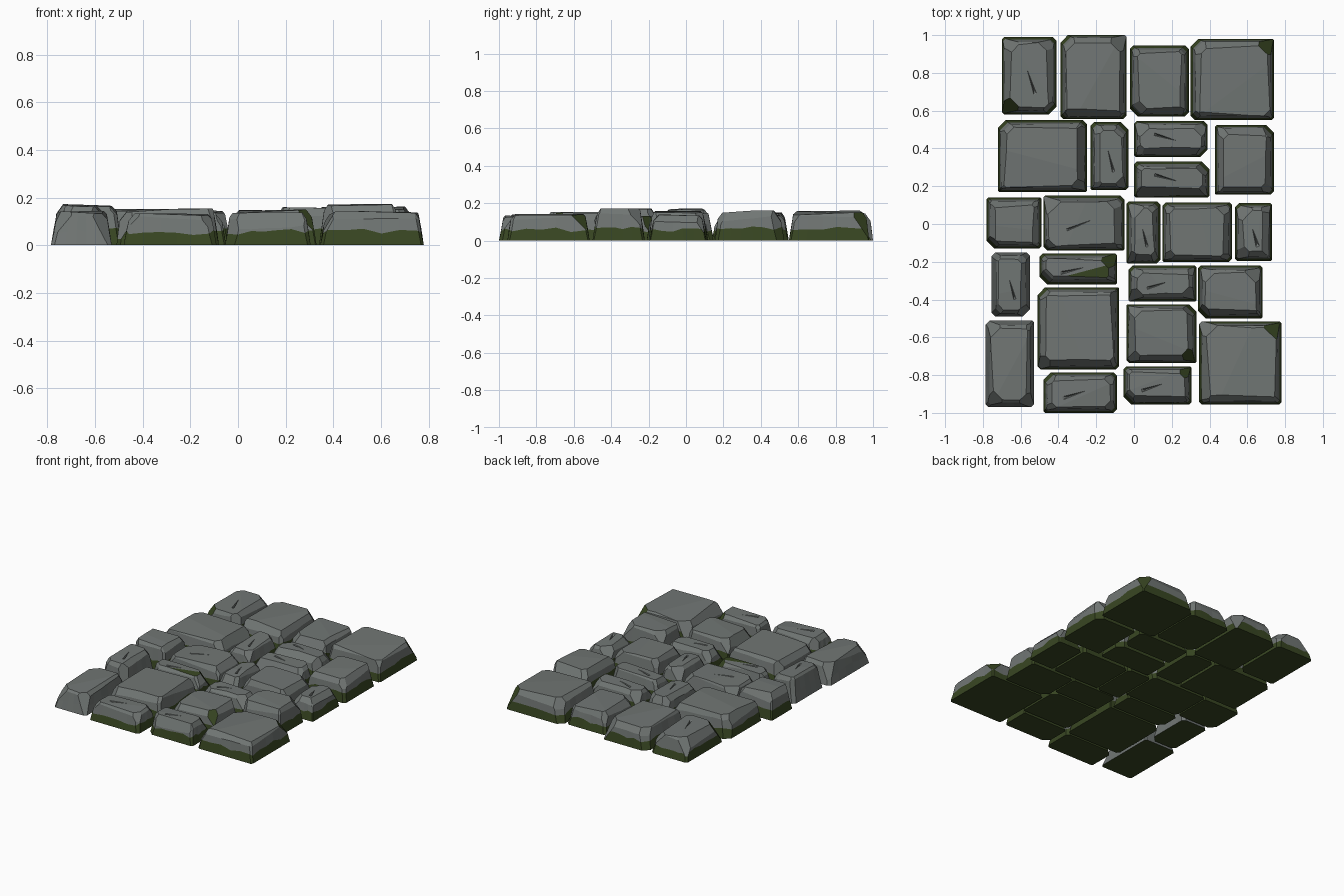
import bpy, bmesh, math, random
from mathutils import Vector

if "Cube" in bpy.data.objects:
    bpy.data.objects.remove(bpy.data.objects["Cube"])

random.seed(11)


def material(name, rgb):
    m = bpy.data.materials.new(name)
    m.diffuse_color = (*rgb, 1)
    m.use_nodes = True
    m.node_tree.nodes["Principled BSDF"].inputs["Base Color"].default_value = m.diffuse_color
    return m


STONE = material("grey stone", (0.165, 0.182, 0.175))
MOSS = material("dark moss", (0.040, 0.062, 0.016))

# Paving layout: x0, x1, y0, y1, height
STONES = [
    (-.70, -.41, .58, .99, .150), (-.39, -.04, .555, 1.0, .150),
    (-.02, .29, .57, .945, .145), (.30, .74, .55, .98, .157),
    (-.72, -.25, .17, .55, .155), (-.23, -.03, .18, .54, .145),
    (0, .39, .355, .545, .140), (0, .40, .14, .33, .140),
    (.43, .74, .155, .525, .160), (-.78, -.49, -.13, .14, .172),
    (-.48, -.05, -.14, .15, .145), (-.04, .14, -.21, .12, .150),
    (.15, .52, -.20, .115, .160), (.535, .73, -.195, .11, .140),
    (-.755, -.55, -.49, -.15, .172), (-.50, -.09, -.32, -.155, .135),
    (-.51, -.08, -.77, -.335, .155), (-.03, .33, -.41, -.22, .138),
    (.34, .68, -.50, -.22, .175), (-.785, -.53, -.97, -.51, .145),
    (-.04, .33, -.735, -.425, .150), (.345, .78, -.955, -.515, .145),
    (-.48, -.09, -1.0, -.785, .135), (-.055, .305, -.955, -.755, .140),
]
BARE = {14, 19}                                        # sides without moss
CRACKED = {0, 5, 6, 7, 10, 11, 13, 14, 15, 17, 22, 23}   # diagonal crack on top


def outline(x0, x1, y0, y1, cuts, steps=5):
    """Rectangle with four cut corners, long sides subdivided."""
    a, b, c, d = cuts
    pts = [(x0 + a, y0), (x1 - b, y0), (x1, y0 + b), (x1, y1 - c),
           (x1 - c, y1), (x0 + d, y1), (x0, y1 - d), (x0, y0 + a)]
    out = []
    for i, p in enumerate(pts):
        q = pts[(i + 1) % 8]
        n = steps if i % 2 == 0 else 1
        out += [(p[0] + (q[0] - p[0]) * k / n, p[1] + (q[1] - p[1]) * k / n)
                for k in range(n)]
    return out


def chip(bm, co, no):
    """Slice off everything beyond a plane and cap the cut."""
    geo = bm.verts[:] + bm.edges[:] + bm.faces[:]
    res = bmesh.ops.bisect_plane(bm, geom=geo, dist=1e-5, plane_co=co,
                                 plane_no=no, clear_outer=True)
    edges = [e for e in res["geom_cut"]
             if isinstance(e, bmesh.types.BMEdge) and e.is_boundary]
    if edges:
        bmesh.ops.holes_fill(bm, edges=edges, sides=0)


def make_stone(i, x0, x1, y0, y1, h):
    w, d = x1 - x0, y1 - y0
    cx, cy = (x0 + x1) / 2, (y0 + y1) / 2
    bm = bmesh.new()
    base_cut = [random.uniform(.005, .022) for _ in range(4)]
    if random.random() < .6:
        base_cut[random.randrange(4)] = .04
    lean = [random.uniform(.020, .034) for _ in range(4)]
    rings = []
    # base, moss line, tapered shoulder
    for t in (0, .4, 1):
        pts = outline(x0 + lean[0] * t, x1 - lean[1] * t, y0 + lean[2] * t,
                      y1 - lean[3] * t, [c * (1 + .25 * t) for c in base_cut])
        zs = [h + .01 if t == 1 else h * t + (random.uniform(-.012, .012) if t else 0)
              for _ in pts]
        rings.append([bm.verts.new((p[0], p[1], z)) for p, z in zip(pts, zs)])
    n = len(rings[0])
    moss_faces = [bm.faces.new(rings[0][::-1])]
    for k in range(2):
        for j in range(n):
            f = bm.faces.new((rings[k][j], rings[k][(j + 1) % n],
                              rings[k + 1][(j + 1) % n], rings[k + 1][j]))
            if k == 0 and i not in BARE:
                moss_faces.append(f)
    bm.faces.new(rings[2])
    for f in moss_faces:
        f.material_index = 1

    # tilted top, then worn edges and corners
    chip(bm, (cx, cy, h - .003), Vector((random.uniform(-.04, .04),
                                         random.uniform(-.04, .04), 1)).normalized())
    for sx, sy in ((1, 0), (-1, 0), (0, 1), (0, -1)):
        s = random.uniform(.034, .056)
        p = (cx + sx * (w / 2 - s), cy + sy * (d / 2 - s), h)
        skew = random.uniform(-.06, .06)
        chip(bm, p, Vector((sx + sy * skew, sy + sx * skew,
                            random.uniform(.5, 1.0))).normalized())
    for sx in (1, -1):
        for sy in (1, -1):
            s = random.uniform(.035, .065)
            p = (cx + sx * (w / 2 - s), cy + sy * (d / 2 - s), h - .008)
            chip(bm, p, Vector((sx, sy, random.uniform(.7, 1.2))).normalized())
    # broad shallow facet across the top
    ang = random.uniform(0, math.tau)
    chip(bm, (cx, cy, h - .001),
         Vector((.07 * math.cos(ang), .07 * math.sin(ang), 1)).normalized())
    bmesh.ops.recalc_face_normals(bm, faces=bm.faces[:])

    me = bpy.data.meshes.new("paving_stone")
    bm.to_mesh(me)
    bm.free()
    me.materials.append(STONE)
    me.materials.append(MOSS)
    ob = bpy.data.objects.new(f"paving_stone_{i + 1:02d}", me)
    bpy.context.collection.objects.link(ob)
    if i in CRACKED:
        crack(ob, cx, cy, w, d, h)


def crack(ob, cx, cy, w, d, h):
    """Cut a thin diagonal wedge out of the top."""
    if w > d:
        s = 1 if cy < .15 else -1
        u = Vector((w * .29, s * d * .17, 0))
    else:
        u = Vector((-w * .14, d * .3, 0))
    side = Vector((-u.y, u.x, 0)).normalized() * .016
    c = Vector((cx, cy, h + .012))
    pts = [c - u - side, c - u + side, c + u, c - u * .6 - Vector((0, 0, .032))]
    bm = bmesh.new()
    v = [bm.verts.new(p) for p in pts]
    for tri in ((0, 1, 2), (0, 1, 3), (1, 2, 3), (2, 0, 3)):
        bm.faces.new([v[k] for k in tri])
    bmesh.ops.recalc_face_normals(bm, faces=bm.faces[:])
    me = bpy.data.meshes.new("crack_cutter")
    bm.to_mesh(me)
    bm.free()
    me.materials.append(STONE)
    cutter = bpy.data.objects.new("crack_cutter", me)
    cutter.hide_render = True
    bpy.context.collection.objects.link(cutter)
    mod = ob.modifiers.new("crack", "BOOLEAN")
    mod.operation, mod.solver, mod.object = "DIFFERENCE", "EXACT", cutter
    deps = bpy.context.evaluated_depsgraph_get()
    result = bpy.data.meshes.new_from_object(ob.evaluated_get(deps))
    ob.modifiers.clear()
    ob.data = result
    bpy.data.objects.remove(cutter)


for i, spec in enumerate(STONES):
    make_stone(i, *spec)
